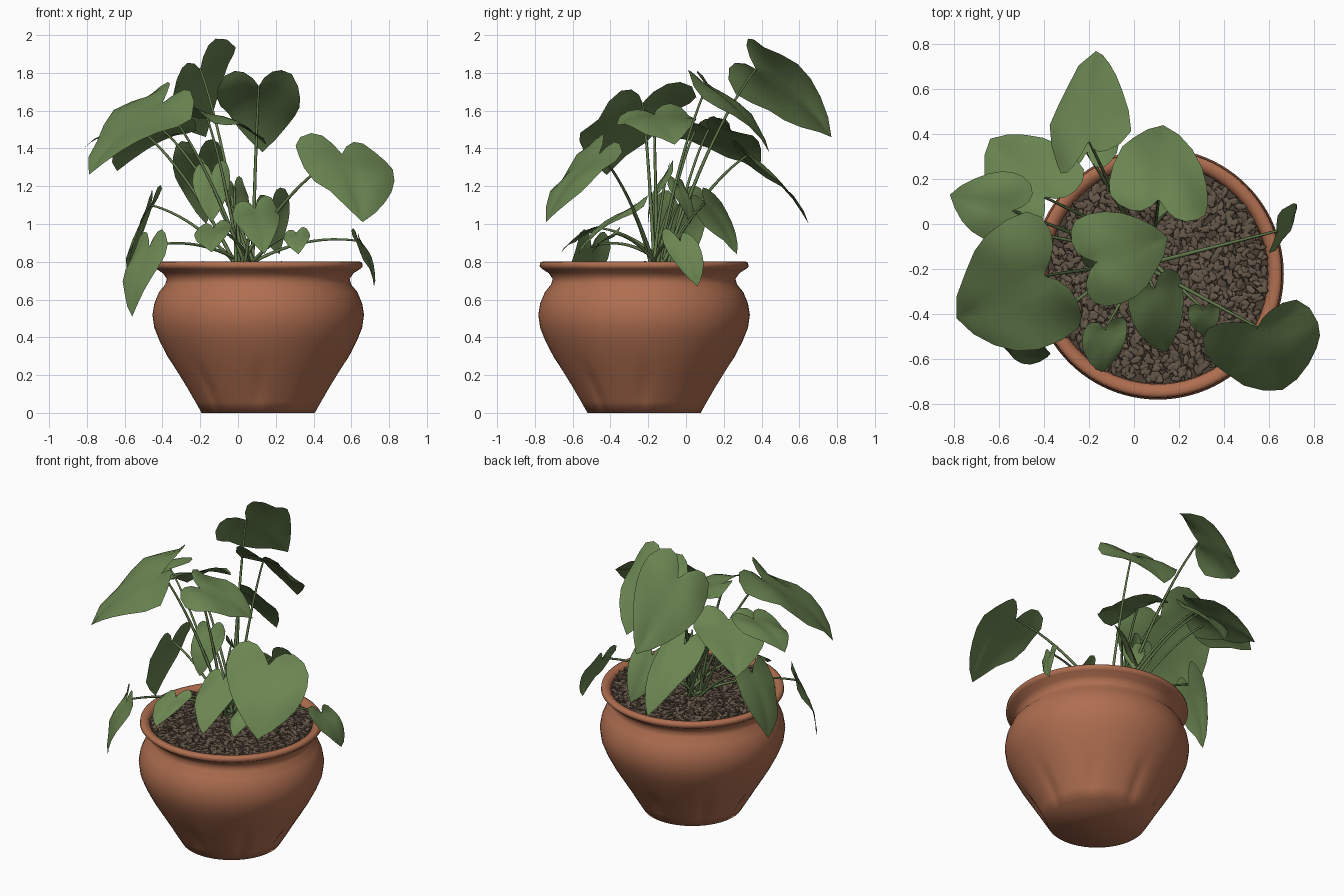
import bpy, bmesh, math, random
from mathutils import Vector, Matrix

random.seed(4)
cube = bpy.data.objects.get("Cube")
if cube:
    bpy.data.objects.remove(cube, do_unlink=True)

CENTRE = Vector((0.107, -0.222, 0))
CROWN = Vector((0.03, -0.15, 0.77))


def material(name, colour):
    mat = bpy.data.materials.new(name)
    mat.use_nodes = True
    mat.diffuse_color = (*colour, 1)
    shader = mat.node_tree.nodes["Principled BSDF"]
    shader.inputs["Base Color"].default_value = (*colour, 1)
    shader.inputs["Roughness"].default_value = 0.8
    return mat


terracotta = material("terracotta", (0.43, 0.157, 0.08))
leaf_green = material("leaf green", (0.145, 0.235, 0.083))
stem_green = material("stem green", (0.12, 0.19, 0.07))
pebble_brown = material("pebble brown", (0.13, 0.095, 0.066))
soil_brown = material("soil brown", (0.07, 0.05, 0.035))


def add_mesh(name, bm, mat, smooth_angle=50):
    mesh = bpy.data.meshes.new(name)
    bm.to_mesh(mesh)
    bm.free()
    mesh.materials.append(mat)
    obj = bpy.data.objects.new(name, mesh)
    bpy.context.collection.objects.link(obj)
    bpy.ops.object.select_all(action="DESELECT")
    obj.select_set(True)
    bpy.context.view_layer.objects.active = obj
    bpy.ops.object.shade_smooth_by_angle(angle=math.radians(smooth_angle))
    return obj


# Pot: turned profile with narrow flutes near the foot
def build_pot(segments=96):
    profile = [(0.3, 0), (0.337, 0.06), (0.378, 0.13), (0.427, 0.21), (0.478, 0.295),
               (0.522, 0.38), (0.55, 0.45), (0.56, 0.52), (0.55, 0.58),
               (0.525, 0.64), (0.492, 0.68), (0.484, 0.71), (0.505, 0.74),
               (0.54, 0.762), (0.553, 0.775), (0.55, 0.795), (0.535, 0.802),
               (0.51, 0.798), (0.492, 0.78), (0.485, 0.72)]
    bm = bmesh.new()
    rings = []
    for r, z in profile:
        fade = math.sin(math.pi * min(1, z / 0.25))
        ring = []
        for k in range(segments):
            a = math.tau * k / segments
            rr = r * (1 - 0.045 * fade * max(0, math.cos(8 * a)) ** 4)
            ring.append(bm.verts.new(CENTRE + Vector((rr * math.cos(a), rr * math.sin(a), z))))
        rings.append(ring)
    for low, high in zip(rings, rings[1:]):
        for k in range(segments):
            n = (k + 1) % segments
            bm.faces.new((low[k], low[n], high[n], high[k]))
    bm.faces.new(rings[0][::-1])
    add_mesh("pot", bm, terracotta, 120)


# Soil disc and the pebbles strewn over it
def build_soil():
    bm = bmesh.new()
    bmesh.ops.create_circle(bm, cap_ends=True, segments=48, radius=0.49,
                            matrix=Matrix.Translation(CENTRE + Vector((0, 0, 0.77))))
    add_mesh("soil", bm, soil_brown)
    bm = bmesh.new()
    count = 1300
    for i in range(count):
        r = 0.477 * math.sqrt((i + 0.5) / count)
        a = i * 2.39996 + random.uniform(-0.1, 0.1)
        place = CENTRE + Vector((r * math.cos(a), r * math.sin(a),
                                 0.779 + random.uniform(-0.006, 0.008)))
        size = random.uniform(0.85, 1.2)
        turn = Matrix.Rotation(random.uniform(0, math.pi), 4, "Z")
        tilt = Matrix.Rotation(random.uniform(-0.4, 0.4), 4, "Y")
        scale = Matrix.Diagonal((0.029 * size, 0.015 * size, 0.013 * size, 1))
        bmesh.ops.create_icosphere(bm, subdivisions=1, radius=1,
                                   matrix=Matrix.Translation(place) @ turn @ tilt @ scale)
    add_mesh("pebbles", bm, pebble_brown, 40)


# Half outline of a heart leaf: rib position, edge position, edge width
HEART = [(0, 0, 0), (0, -0.12, 0.14), (0, -0.21, 0.34), (0, -0.23, 0.56),
         (0.02, -0.17, 0.8), (0.08, -0.03, 0.96), (0.18, 0.14, 1), (0.32, 0.32, 0.95),
         (0.48, 0.5, 0.81), (0.65, 0.68, 0.59), (0.83, 0.86, 0.31), (1, 1, 0)]


def build_leaf(name, base, tip, side, steps=5):
    axis = tip - base
    normal = axis.cross(side).normalized()
    if normal.z < 0:
        normal.negate()
    length, width = axis.length, side.length
    phase = random.uniform(0, math.tau)

    def point(a, w):
        lift = 0.3 * length * max(0, a) * (1 - a)
        lift += width * (0.16 * abs(w) - 0.26 * w * w)
        lift += 0.09 * width * abs(w) * math.sin(7 * a + 3 * w + phase)
        return base + axis * a + side * w + normal * lift

    bm = bmesh.new()
    for sign in (-1, 1):
        rows = []
        for rib, edge, wide in HEART:
            rows.append([bm.verts.new(point(rib + (edge - rib) * t / steps,
                                            sign * wide * t / steps))
                         for t in range(steps + 1)])
        for p, q in zip(rows, rows[1:]):
            for t in range(steps):
                quad = (p[t], p[t + 1], q[t + 1], q[t])
                bm.faces.new(quad if sign < 0 else quad[::-1])
    bmesh.ops.remove_doubles(bm, verts=bm.verts, dist=0.0005)
    bmesh.ops.recalc_face_normals(bm, faces=bm.faces)
    add_mesh(name, bm, leaf_green, 80)


# Stem: arched curve from the crown to the leaf notch
def build_stem(name, base, tip):
    start = CROWN + Vector((random.uniform(-0.06, 0.06), random.uniform(-0.06, 0.06), 0))
    rise = max(0.08, 0.3 * (base - start).length)
    middle = start.lerp(base, 0.5) + Vector((0, 0, rise * 0.6))
    curve = bpy.data.curves.new(name, "CURVE")
    curve.dimensions = "3D"
    curve.bevel_depth = 0.009
    curve.bevel_resolution = 1
    curve.use_fill_caps = True
    spline = curve.splines.new("POLY")
    count = 14
    spline.points.add(count - 1)
    for i, p in enumerate(spline.points):
        t = i / (count - 1)
        p.co = (*(start.lerp(middle, t).lerp(middle.lerp(base, t), t)), 1)
        p.radius = 1.15 - 0.5 * t
    curve.materials.append(stem_green)
    bpy.context.collection.objects.link(bpy.data.objects.new(name, curve))


# Leaves: notch, tip and half-width vector
UPPER = {
    "top_back": ((-.2, .37, 1.82), (-.17, .77, 1.46), (.17, .08, .13)),
    "back": ((.11, .11, 1.73), (.13, .44, 1.38), (.22, -.05, .0)),
    "big_side": ((-.4, -.23, 1.64), (-.79, -.42, 1.26), (.12, -.27, -.06)),
    "big_front": ((.55, -.46, 1.37), (.66, -.74, 1.01), (.25, .07, -.04)),
    "back_side": ((-.4, .12, 1.5), (-.64, .38, 1.28), (.16, .15, .02)),
    "low_back": ((-.21, .32, 1.36), (-.17, .65, 1), (.14, .01, .01)),
    "outer_side": ((-.54, .06, 1.52), (-.82, .13, 1.4), (.04, .16, .03)),
    "middle": ((-.17, -.17, 1.58), (.15, -.06, 1.42), (-.07, .2, .02)),
}
LOWER = {
    "front": ((.09, -.29, 1.08), (.14, -.57, .84), (.12, .05, .02)),
    "small_front": ((.31, -.38, .95), (.32, -.5, .84), (.07, .01, .01)),
    "front_side": ((-.13, -.47, .98), (-.14, -.66, .85), (.1, .02, .02)),
    "inner": ((-.14, -.1, 1.27), (-.14, -.2, 1.01), (.1, .02, .01)),
    "side": ((-.46, -.04, 1.1), (-.58, -.04, .7), (.03, .15, .03)),
    "hanging": ((-.47, -.5, .88), (-.56, -.57, .51), (.09, -.09, .01)),
    "rim": ((.64, -.03, .91), (.72, .06, .67), (.03, .1, -.02)),
    "back_small": ((.18, .1, 1.11), (.22, .27, .84), (.09, .06, .04)),
    "inner_back": ((-.02, -.04, 1.2), (.02, .02, 1), (.06, -.05, .01)),
}

build_pot()
build_soil()
for group in (UPPER, LOWER):
    for name, vectors in group.items():
        base, tip, side = map(Vector, vectors)
        build_leaf(name + "_leaf", base, tip, side)
        build_stem(name + "_stem", base, tip)
